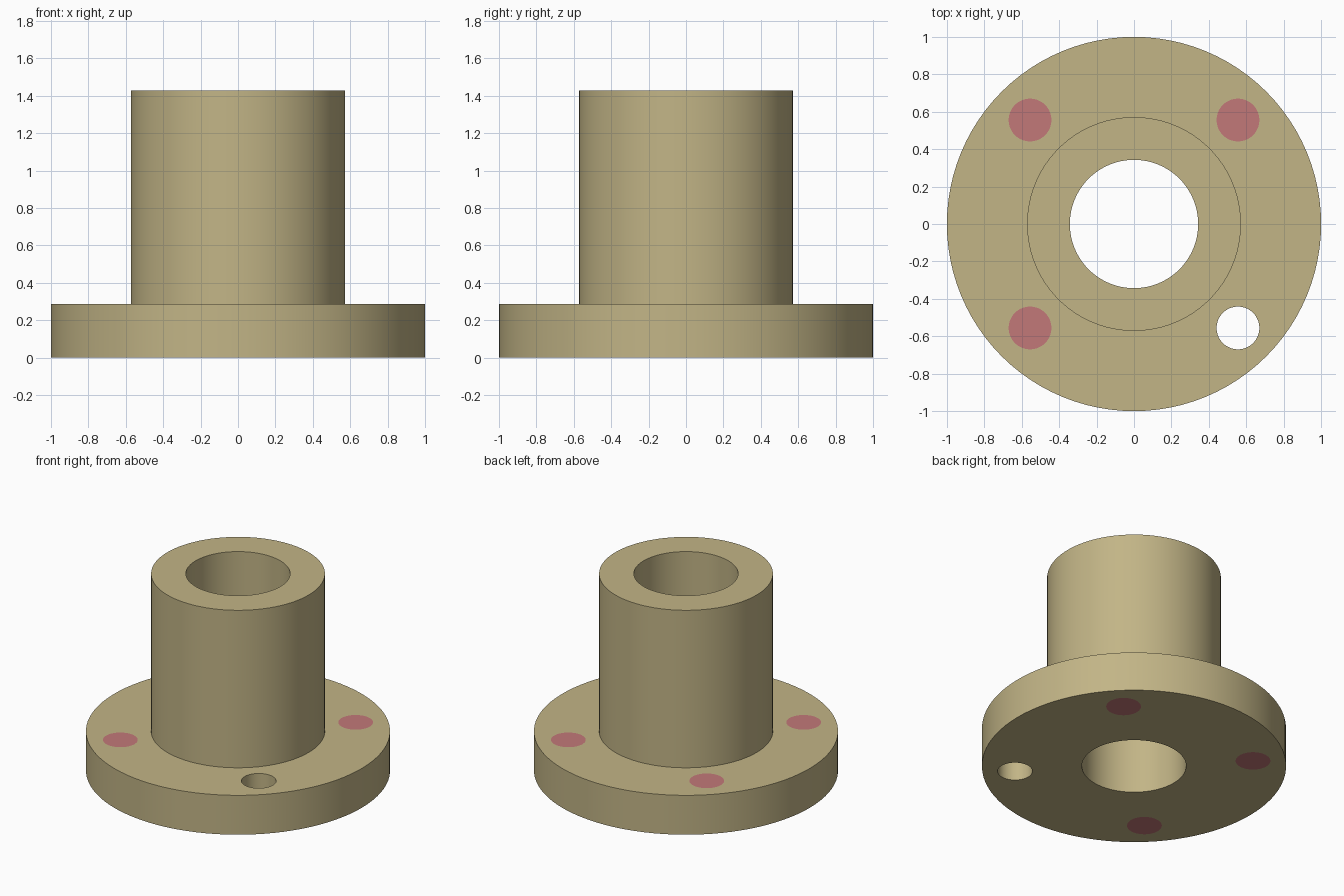
import bpy, bmesh, math

if "Cube" in bpy.data.objects:
    bpy.data.objects.remove(bpy.data.objects["Cube"])

U = 1 / 7                       # design unit: flange radius is 7 units
SEG = 96
FLANGE_T = 2 * U
HOLE_R = 0.8 * U
HOLE_D = 5.5 * U * math.sqrt(0.5)


def material(name, rgb):
    m = bpy.data.materials.new(name)
    m.diffuse_color = (*rgb, 1)
    m.use_nodes = True
    m.node_tree.nodes["Principled BSDF"].inputs["Base Color"].default_value = m.diffuse_color
    return m


tan = material("tan", (0.54, 0.46, 0.24))
red = material("dusty_red", (0.54, 0.19, 0.19))


def add_object(name, bm, mat):
    bmesh.ops.recalc_face_normals(bm, faces=bm.faces)
    me = bpy.data.meshes.new(name)
    bm.to_mesh(me)
    bm.free()
    me.materials.append(mat)
    ob = bpy.data.objects.new(name, me)
    bpy.context.collection.objects.link(ob)
    return ob


def smooth(ob):
    bpy.ops.object.select_all(action='DESELECT')
    ob.select_set(True)
    bpy.context.view_layer.objects.active = ob
    bpy.ops.object.shade_smooth_by_angle(angle=math.radians(30))


def lathe(name, profile, mat):
    # closed (radius, z) profile revolved around z
    bm = bmesh.new()
    rings = [[bm.verts.new((r * math.cos(a), r * math.sin(a), z)) for r, z in profile]
             for a in (2 * math.pi * i / SEG for i in range(SEG))]
    n = len(profile)
    for i in range(SEG):
        a, b = rings[i], rings[(i + 1) % SEG]
        for j in range(n):
            k = (j + 1) % n
            bm.faces.new((a[j], b[j], b[k], a[k]))
    return add_object(name, bm, mat)


def cylinder(name, x, y, z0, z1, mat):
    bm = bmesh.new()
    bmesh.ops.create_cone(bm, cap_ends=True, segments=64, radius1=HOLE_R,
                          radius2=HOLE_R, depth=z1 - z0)
    bmesh.ops.translate(bm, verts=bm.verts, vec=(x, y, (z0 + z1) / 2))
    return add_object(name, bm, mat)


# flange and hollow hub in one turned body
body = lathe("flanged_hub", [(2.4 * U, 0), (7 * U, 0), (7 * U, FLANGE_T), (4 * U, FLANGE_T),
                             (4 * U, 10 * U), (2.4 * U, 10 * U)], tan)

# four bolt holes; all but the front right one are filled flush with a red plug
for sx, sy in ((1, 1), (-1, 1), (-1, -1), (1, -1)):
    x, y = sx * HOLE_D, sy * HOLE_D
    cutter = cylinder("hole_cutter", x, y, -0.1, FLANGE_T + 0.1, tan)
    mod = body.modifiers.new("bolt_hole", 'BOOLEAN')
    mod.operation, mod.solver, mod.object = 'DIFFERENCE', 'EXACT', cutter
    bpy.context.view_layer.objects.active = body
    bpy.ops.object.modifier_apply(modifier=mod.name)
    bpy.data.objects.remove(cutter)
    if (sx, sy) != (1, -1):
        smooth(cylinder("hole_plug", x, y, 0, FLANGE_T, red))

smooth(body)
